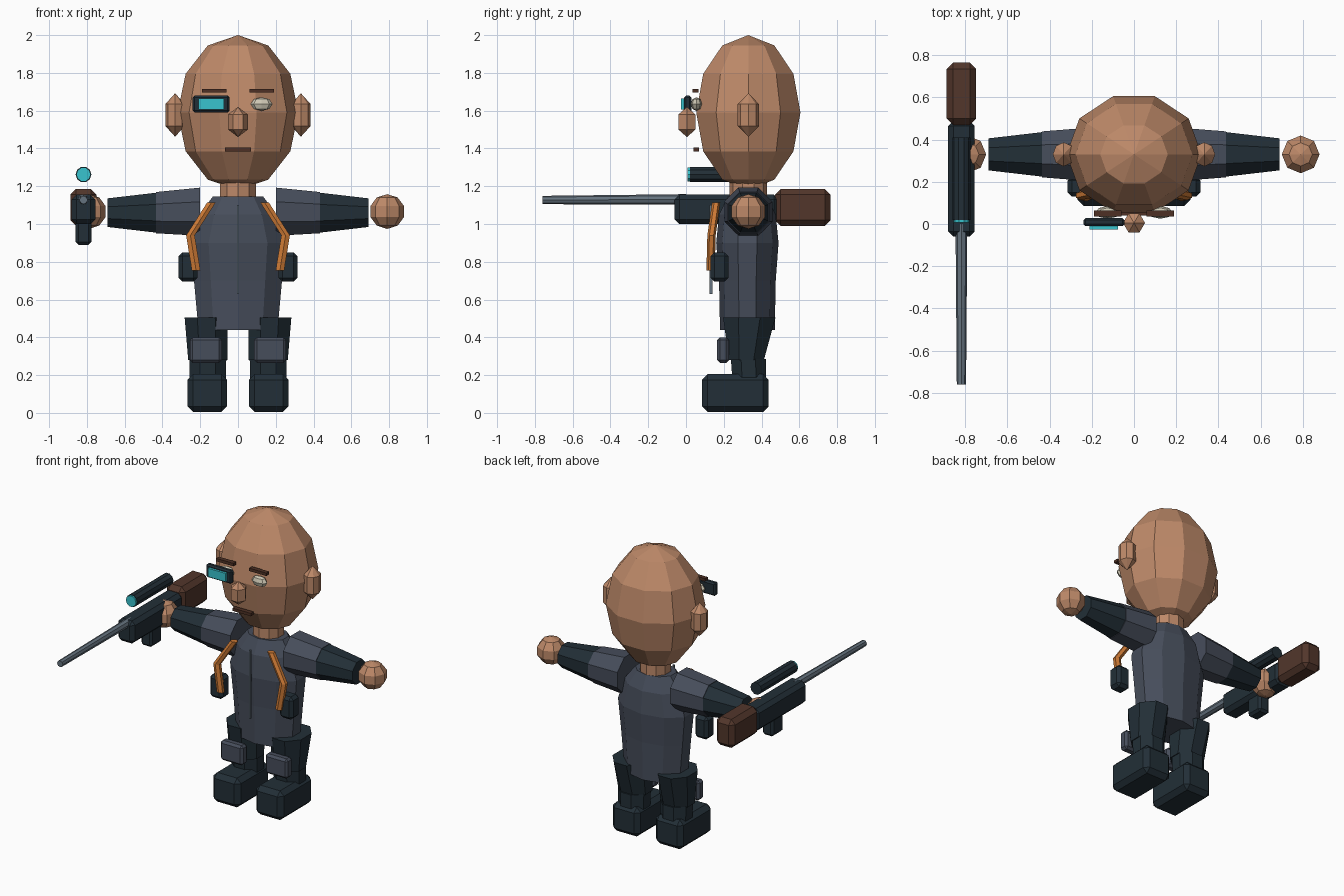
import bpy
import bmesh
import math
from mathutils import Vector

cube = bpy.data.objects.get("Cube")
if cube:
    bpy.data.objects.remove(cube, do_unlink=True)

MID = 0.33  # depth of the body's centre line


def material(name, color):
    m = bpy.data.materials.new(name)
    m.use_nodes = True
    m.diffuse_color = (*color, 1)
    m.node_tree.nodes["Principled BSDF"].inputs["Base Color"].default_value = (*color, 1)
    return m


skin = material("skin", (0.51, 0.25, 0.14))
suit = material("suit grey", (0.062, 0.075, 0.105))
dark = material("dark navy", (0.016, 0.028, 0.038))
wood = material("stock brown", (0.085, 0.037, 0.024))
orange = material("strap orange", (0.60, 0.19, 0.035))
cyan = material("lens cyan", (0.04, 0.55, 0.62))
steel = material("steel", (0.13, 0.17, 0.21))
white = material("eye white", (0.62, 0.58, 0.46))
hair = material("brow brown", (0.075, 0.03, 0.018))


def finish(name, bm, mat):
    bmesh.ops.recalc_face_normals(bm, faces=bm.faces)
    mesh = bpy.data.meshes.new(name)
    bm.to_mesh(mesh)
    bm.free()
    mesh.materials.append(mat)
    obj = bpy.data.objects.new(name, mesh)
    bpy.context.collection.objects.link(obj)
    return obj


def box(name, mat, x, y, z, bevel=0.0):
    """Box from (low, high) ranges, with an optional chamfer."""
    bm = bmesh.new()
    bmesh.ops.create_cube(bm, size=1)
    for v in bm.verts:
        v.co = [(a + b) / 2 + c * (b - a) for c, (a, b) in zip(v.co, (x, y, z))]
    obj = finish(name, bm, mat)
    if bevel:
        mod = obj.modifiers.new("chamfer", "BEVEL")
        mod.width = bevel
        mod.segments = 1
    return obj


def ball(name, mat, centre, radii, sides, rings):
    """Faceted ellipsoid with a vertex facing the front."""
    bm = bmesh.new()
    bmesh.ops.create_uvsphere(bm, u_segments=sides, v_segments=rings, radius=1)
    turn = -math.pi / 2
    for v in bm.verts:
        x = v.co.x * math.cos(turn) - v.co.y * math.sin(turn)
        y = v.co.x * math.sin(turn) + v.co.y * math.cos(turn)
        v.co = [c + r * p for c, r, p in zip(centre, radii, (x, y, v.co.z))]
    return finish(name, bm, mat)


def loft(name, mat, sections, sides, u, v, phase=0.0):
    """Skin polygon sections of (centre, u radius, v radius)."""
    u, v = Vector(u), Vector(v)
    bm = bmesh.new()
    loops = []
    for centre, ru, rv in sections:
        angles = [phase + math.tau * i / sides for i in range(sides)]
        loops.append([bm.verts.new(Vector(centre) + u * ru * math.cos(a) + v * rv * math.sin(a))
                      for a in angles])
    for a, b in zip(loops, loops[1:]):
        for i in range(sides):
            j = (i + 1) % sides
            bm.faces.new((a[i], a[j], b[j], b[i]))
    bm.faces.new(loops[0])
    bm.faces.new(loops[-1])
    return finish(name, bm, mat)


X, Y, Z = (1, 0, 0), (0, 1, 0), (0, 0, 1)
FRONT = -math.pi / 2


def span(s, a, b):
    return tuple(sorted((s * a, s * b)))


# Head, nose, mouth and neck
ball("head", skin, (0, MID, 1.59), (0.32, 0.29, 0.41), 10, 6)
ball("nose", skin, (0, 0.005, 1.54), (0.06, 0.06, 0.08), 6, 3)
box("mouth", hair, (-0.07, 0.07), (0.04, 0.07), (1.385, 1.405))
loft("neck", skin, [((0, MID, 1.1), 0.1, 0.1), ((0, MID, 1.26), 0.1, 0.1)], 10, X, Y, FRONT)

# Torso with front zip
torso_rings = [(0.44, 0.22, 0.145), (0.70, 0.245, 0.15), (0.90, 0.265, 0.165),
               (1.05, 0.215, 0.15), (1.145, 0.14, 0.105)]
loft("torso", suit, [((0, MID - 0.005, z), rx, ry) for z, rx, ry in torso_rings],
     10, X, Y, FRONT)
box("zip", steel, (-0.006, 0.006), (0.125, 0.14), (0.63, 1.1))

for side, s in (("left", 1), ("right", -1)):
    # Face details
    ball(side + "_ear", skin, (s * 0.333, MID, 1.577), (0.06, 0.066, 0.115), 8, 3)
    ball(side + "_eye", white, (s * 0.125, 0.055, 1.635), (0.058, 0.03, 0.036), 8, 4)
    box(side + "_brow", hair, span(s, 0.06, 0.19), (0.035, 0.065), (1.695, 1.715))

    # Arms and hands
    loft(side + "_upper_arm", suit, [((s * 0.2, MID, 1.065), 0.138, 0.138),
                                     ((s * 0.435, MID, 1.06), 0.118, 0.118)],
         8, Y, Z, math.pi / 8)
    loft(side + "_forearm", dark, [((s * 0.42, MID, 1.06), 0.116, 0.116),
                                   ((s * 0.69, MID, 1.06), 0.082, 0.082)],
         8, Y, Z, math.pi / 8)
    ball(side + "_hand", skin, (s * 0.79, MID, 1.066), (0.094, 0.094, 0.092), 8, 5)

    # Harness strap and pouch
    path = [(0.14, 0.16, 1.115), (0.252, 0.135, 0.94), (0.222, 0.13, 0.755)]
    loft(side + "_strap", orange, [((s * x, y, z), 0.026, 0.022) for x, y, z in path],
         6, X, Y, FRONT)
    box(side + "_pouch", dark, span(s, 0.215, 0.315), (0.13, 0.225), (0.695, 0.85), 0.02)

    # Legs, knee pads and boots
    loft(side + "_thigh", dark, [((s * 0.168, 0.335, 0.505), 0.124, 0.15),
                                 ((s * 0.16, 0.32, 0.28), 0.112, 0.1)],
         8, X, Y, math.pi / 8)
    loft(side + "_shin", dark, [((s * 0.16, 0.33, 0.285), 0.106, 0.1),
                                ((s * 0.16, 0.335, 0.15), 0.104, 0.095)],
         8, X, Y, math.pi / 8)
    box(side + "_knee_pad", suit, span(s, 0.085, 0.255), (0.165, 0.228), (0.265, 0.4), 0.015)
    box(side + "_boot", dark, span(s, 0.058, 0.268), (0.085, 0.438), (0.005, 0.205), 0.03)

# Eyepiece over the right eye
box("eyepiece_frame", dark, (-0.24, -0.045), (-0.01, 0.028), (1.59, 1.68), 0.01)
box("eyepiece_lens", cyan, (-0.21, -0.075), (-0.026, 0), (1.607, 1.665))

# Rifle held in the right hand
GX = -0.818
box("rifle_stock", wood, (GX - 0.07, GX + 0.07), (0.47, 0.765), (0.99, 1.185), 0.03)
box("rifle_body", dark, (GX - 0.063, GX + 0.063), (-0.06, 0.49), (1.0, 1.155), 0.025)
box("rifle_grip", dark, (GX - 0.042, GX + 0.042), (0.17, 0.29), (0.89, 1.03), 0.015)
loft("rifle_barrel", steel, [((GX, 0, 1.13), 0.028, 0.028),
                             ((GX, -0.76, 1.127), 0.022, 0.022)], 8, X, Z)
loft("rifle_scope", dark, [((GX, y, 1.262), 0.042, 0.042) for y in (0.02, 0.41)], 10, X, Z)
loft("scope_lens", cyan, [((GX, y, 1.262), 0.038, 0.038) for y in (0.008, 0.025)], 10, X, Z)
